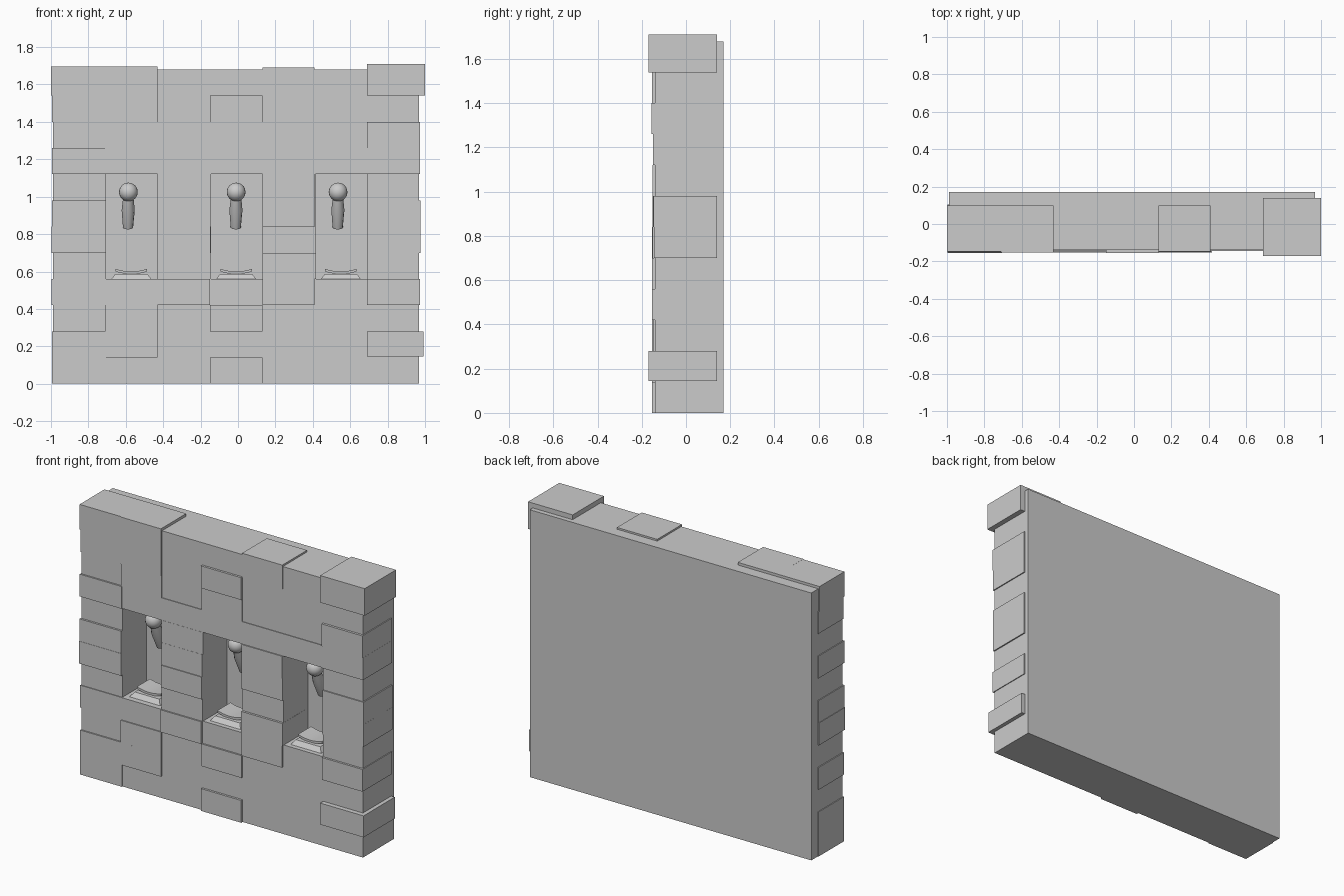
import bpy, bmesh, random
from mathutils import Vector, Matrix

if "Cube" in bpy.data.objects:
    bpy.data.objects.remove(bpy.data.objects["Cube"])

random.seed(4)
FRONT, BACK, NICHE_BACK = -0.14, 0.17, 0.10
COL, ROW, LEFT = 0.28, 0.14, -0.99


def finish(bm, name, smooth=False):
    bmesh.ops.recalc_face_normals(bm, faces=bm.faces)
    me = bpy.data.meshes.new(name)
    bm.to_mesh(me)
    bm.free()
    ob = bpy.data.objects.new(name, me)
    bpy.context.collection.objects.link(ob)
    if smooth:
        for o in bpy.context.selected_objects:
            o.select_set(False)
        ob.select_set(True)
        bpy.context.view_layer.objects.active = ob
        bpy.ops.object.shade_smooth_by_angle(angle=0.6)
    return ob


def box(name, x0, x1, y0, y1, z0, z1, taper=0.0):
    bm = bmesh.new()
    bmesh.ops.create_cube(bm, size=1)
    cx, cy = (x0 + x1) / 2, (y0 + y1) / 2
    for v in bm.verts:
        t = taper if v.co.z > 0 else 0
        v.co = (cx + v.co.x * (x1 - x0 - 2 * t), cy + v.co.y * (y1 - y0 - 2 * t),
                z1 if v.co.z > 0 else z0)
    return finish(bm, name)


def col_x(c):
    return LEFT + COL * c


# Main wall with three niches cut into its front
wall = box("wall", LEFT, 0.967, FRONT, BACK, 0, 12 * ROW)
niche_cols = (1, 3, 5)
for c in niche_cols:
    cutter = box("niche_cutter", col_x(c) + 0.005, col_x(c + 1), -0.4, NICHE_BACK, 4 * ROW, 8 * ROW)
    cutter.hide_render = True
    mod = wall.modifiers.new("niche", 'BOOLEAN')
    mod.operation, mod.solver, mod.object = 'DIFFERENCE', 'EXACT', cutter
    bpy.context.view_layer.objects.active = wall
    bpy.ops.object.modifier_apply(modifier=mod.name)
    bpy.data.objects.remove(cutter)


def stone(c, r):
    # A stone on the grid, standing out by a small random amount
    def out():
        return random.uniform(0.004, 0.009)
    x0, x1 = col_x(c), col_x(c + 1)
    z0, z1 = r * ROW, (r + 1) * ROW
    y0, y1 = FRONT - random.uniform(0.004, 0.015), 0.08
    if c == 0:
        x0, x1, y1 = x0 - out(), x1 + 0.005, 0.105
    if c == 6:
        x1, y1 = x1 + out() - 0.002, 0.14
    if c in (2, 4) and 4 <= r < 8:
        x1 += random.uniform(0, 0.007)
    if r == 11:
        z1, y1 = z1 + random.uniform(0.008, 0.018), 0.10
    box("stone", x0, x1, y0, y1, z0, z1)


# Rows that carry a protruding stone, per column
layout = {0: (0, 1, 3, 5, 6, 8, 10, 11), 1: (1, 2, 3, 9, 10, 11), 2: (3, 4, 5, 6, 7),
          3: (0, 2, 9, 10), 4: (3, 4, 6, 7, 11), 6: (3, 5, 6, 8, 9)}
for c, rows in layout.items():
    for r in rows:
        stone(c, r)

# Lintel course above the niches and the two large corner stones
box("lintel", LEFT, 0.968, FRONT - 0.004, 0.08, 8 * ROW, 9 * ROW)
box("corner_stone_low", 0.69, 0.992, -0.17, 0.14, 0.145, 0.28)
box("corner_stone_top", 0.69, 1.0, -0.17, 0.14, 1.54, 1.71)


def torch(x):
    # Tapered handle leaning out from the niche wall, with a round light on top
    foot, head = Vector((x, 0.075, 0.835)), Vector((x + 0.002, 0.0, 1.025))
    turn = (head - foot).to_track_quat('Z', 'Y').to_matrix().to_4x4()
    bm = bmesh.new()
    rings = []
    for r, h in ((0.027, 0.0), (0.035, 0.10), (0.027, 0.18)):
        ring = bmesh.ops.create_circle(bm, segments=12, radius=r,
                                       matrix=Matrix.Translation((0, 0, h)))
        rings.append(ring["verts"])
    for a, b in zip(rings, rings[1:]):
        for i in range(12):
            j = (i + 1) % 12
            bm.faces.new((a[i], a[j], b[j], b[i]))
    bm.faces.new(rings[0])
    bm.faces.new(rings[-1])
    bm.transform(Matrix.Translation(foot) @ turn)
    finish(bm, "torch_handle", True)
    bm = bmesh.new()
    bmesh.ops.create_uvsphere(bm, u_segments=20, v_segments=12, radius=0.05,
                              matrix=Matrix.Translation(head))
    finish(bm, "torch_light", True)


def pad(cx):
    # Low plinth with a dished pad on top
    box("plinth", cx - 0.11, cx + 0.11, -0.115, 0.085, 0.555, 0.588, 0.025)
    bm = bmesh.new()
    n = 8
    curve = [(cx + 0.084 * t, 0.600 + 0.014 * t * t)
             for t in (i / n * 2 - 1 for i in range(n + 1))]
    outline = curve + [(x, z - 0.014) for x, z in reversed(curve)]
    face = bm.faces.new([bm.verts.new((x, -0.07, z)) for x, z in outline])
    for v in bmesh.ops.extrude_face_region(bm, geom=[face])["geom"]:
        if isinstance(v, bmesh.types.BMVert):
            v.co.y = 0.06
    finish(bm, "dished_pad", True)


for c, tx in zip(niche_cols, (-0.588, -0.012, 0.533)):
    torch(tx)
    pad(col_x(c) + COL / 2)
